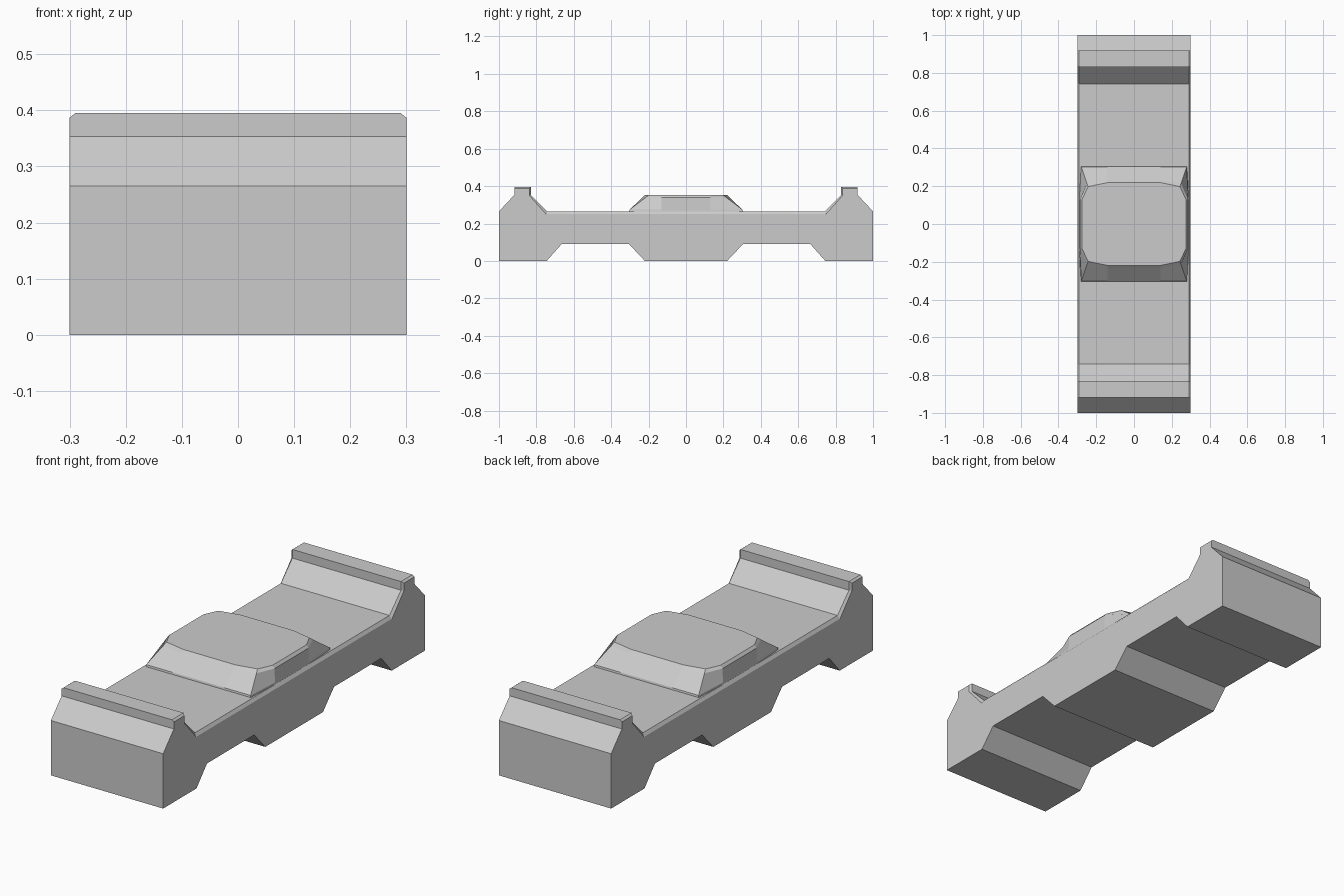
import bpy

if "Cube" in bpy.data.objects:
    bpy.data.objects.remove(bpy.data.objects["Cube"])


def loft(name, loops):
    """Skin a stack of matching closed loops and cap both ends."""
    n = len(loops[0])
    verts = [p for loop in loops for p in loop]
    faces = []
    for k in range(len(loops) - 1):
        for i in range(n):
            j = (i + 1) % n
            faces.append((k * n + i, k * n + j, (k + 1) * n + j, (k + 1) * n + i))
    faces.append(tuple(reversed(range(n))))
    faces.append(tuple(range((len(loops) - 1) * n, len(loops) * n)))
    mesh = bpy.data.meshes.new(name)
    mesh.from_pydata(verts, [], faces)
    obj = bpy.data.objects.new(name, mesh)
    bpy.context.collection.objects.link(obj)
    bpy.ops.object.select_all(action='DESELECT')
    bpy.context.view_layer.objects.active = obj
    obj.select_set(True)
    bpy.ops.object.mode_set(mode='EDIT')
    bpy.ops.mesh.select_all(action='SELECT')
    bpy.ops.mesh.normals_make_consistent(inside=False)
    bpy.ops.object.mode_set(mode='OBJECT')
    return obj


# Base: side profile with end ridges and underside notches
bottom = [(0.22, 0), (0.305, 0.09), (0.665, 0.09), (0.745, 0), (1, 0), (1, 0.265)]
inner_top = [(0.918, 0.353), (0.918, 0.395), (0.83, 0.395), (0.83, 0.353), (0.742, 0.265)]
# the same upper edge, lowered at the flanks to make the chamfer
outer_top = [(0.918, 0.353), (0.918, 0.387), (0.838, 0.387), (0.838, 0.350), (0.748, 0.25)]


def section(x, top):
    half = bottom + top
    return [(x, y, z) for y, z in half] + [(x, -y, z) for y, z in reversed(half)]


loft("base_block", [section(-0.3, outer_top), section(-0.29, inner_top),
                    section(0.29, inner_top), section(0.3, outer_top)])


# Centre pad: tapered block with clipped corners and steep side panels
def ring(z, quarter):
    right = quarter + [(x, -y) for x, y in reversed(quarter)]
    return [(x, y, z) for x, y in right] + [(-x, y, z) for x, y in reversed(right)]


loft("centre_pad", [
    ring(0.255, [(0.14, 0.306), (0.282, 0.306), (0.290, 0.13)]),
    ring(0.274, [(0.14, 0.302), (0.279, 0.302), (0.289, 0.13)]),
    ring(0.340, [(0.14, 0.232), (0.249, 0.215), (0.286, 0.13)]),
    ring(0.353, [(0.14, 0.219), (0.243, 0.198), (0.275, 0.13)]),
])
